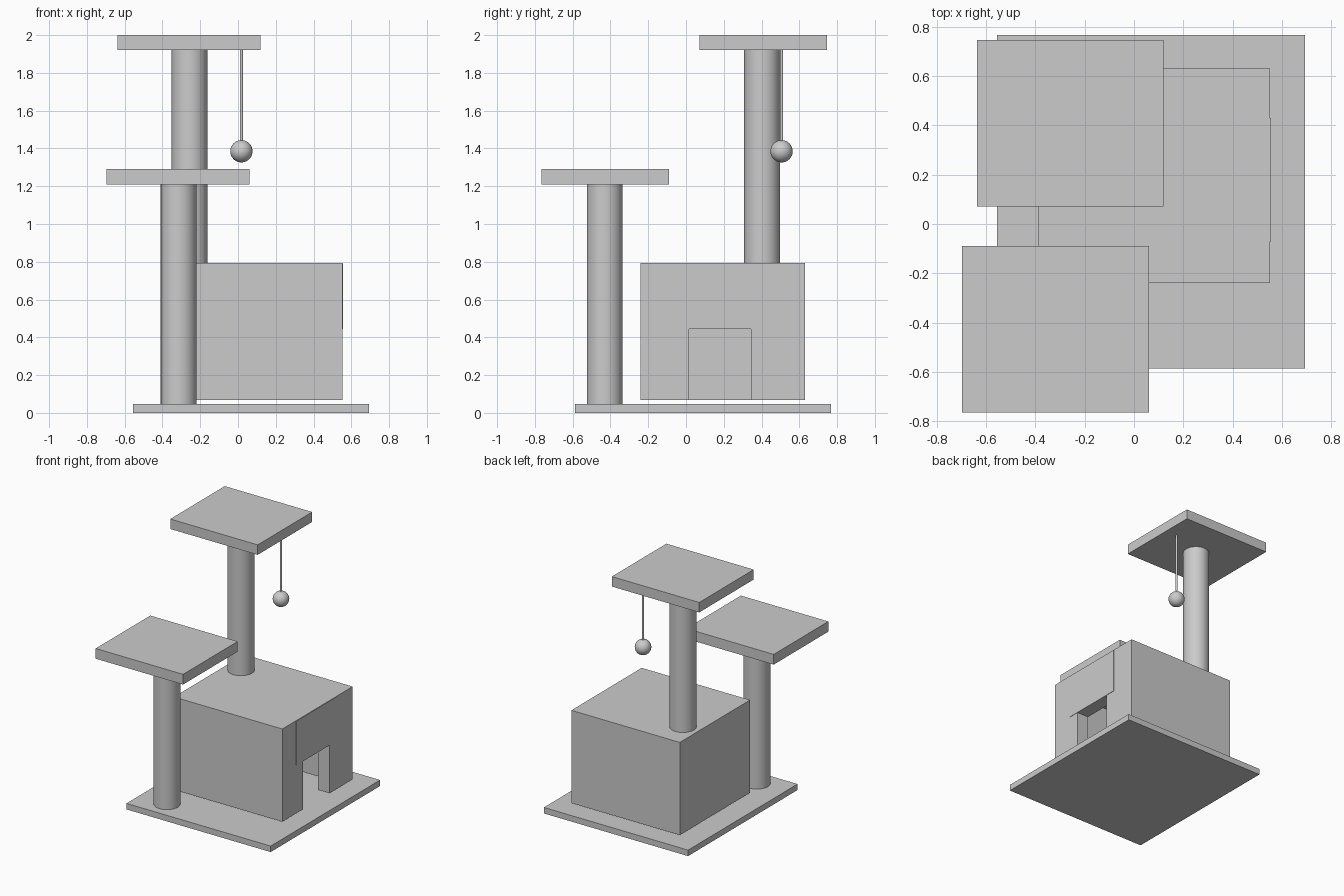
import bpy

if "Cube" in bpy.data.objects:
    bpy.data.objects.remove(bpy.data.objects["Cube"])


def box(name, x, y, z):
    """Axis-aligned box from (min, max) pairs."""
    bpy.ops.mesh.primitive_cube_add(size=1)
    o = bpy.context.object
    o.name = name
    lo, hi = zip(x, y, z)
    for v in o.data.vertices:
        v.co = [a if c < 0 else b for c, a, b in zip(v.co, lo, hi)]
    return o


def post(name, x, y, z0, z1, r, sides=48):
    bpy.ops.mesh.primitive_cylinder_add(vertices=sides, radius=r, depth=z1 - z0,
                                        location=(x, y, (z0 + z1) / 2))
    o = bpy.context.object
    o.name = name
    bpy.ops.object.shade_smooth_by_angle()
    return o


# Base board
box("base", (-0.555, 0.694), (-0.587, 0.767), (0, 0.047))

# Hollow house: four walls, roof, doorway on the right side
X0, X1, Y0, Y1, Z0, Z1 = -0.387, 0.552, -0.24, 0.63, 0.067, 0.793
T = 0.10
D0, D1, DZ = 0.015, 0.345, 0.445
RZ = Z1 - T
box("house_roof", (X0, X1), (Y0, Y1), (RZ, Z1))
box("house_front_wall", (X0, X1), (Y0, Y0 + T), (Z0, RZ))
box("house_back_wall", (X0, X1), (Y1 - T, Y1), (Z0, RZ))
box("house_left_wall", (X0, X0 + T), (Y0 + T, Y1 - T), (Z0, RZ))
box("door_jamb_front", (X1 - T, X1), (Y0 + T, D0), (Z0, RZ))
box("door_jamb_back", (X1 - T, X1), (D1, Y1 - T), (Z0, RZ))
# Lintel stands very slightly proud of the wall
box("door_lintel", (X1 - T, X1 + 0.003), (-0.07, 0.43), (DZ, Z1 - 0.003))

# Posts and platforms
post("front_post", -0.314, -0.43, 0.047, 1.21, 0.095)
box("middle_platform", (-0.697, 0.06), (-0.765, -0.09), (1.21, 1.29))
post("rear_post", -0.256, 0.403, Z1, 1.922, 0.095)
box("top_platform", (-0.637, 0.12), (0.072, 0.746), (1.922, 2.0))

# Hanging toy
post("toy_string", 0.018, 0.506, 1.43, 1.922, 0.008, 16)
bpy.ops.mesh.primitive_uv_sphere_add(segments=32, ring_count=16, radius=0.059,
                                     location=(0.018, 0.506, 1.385))
bpy.context.object.name = "toy_ball"
bpy.ops.object.shade_smooth()
